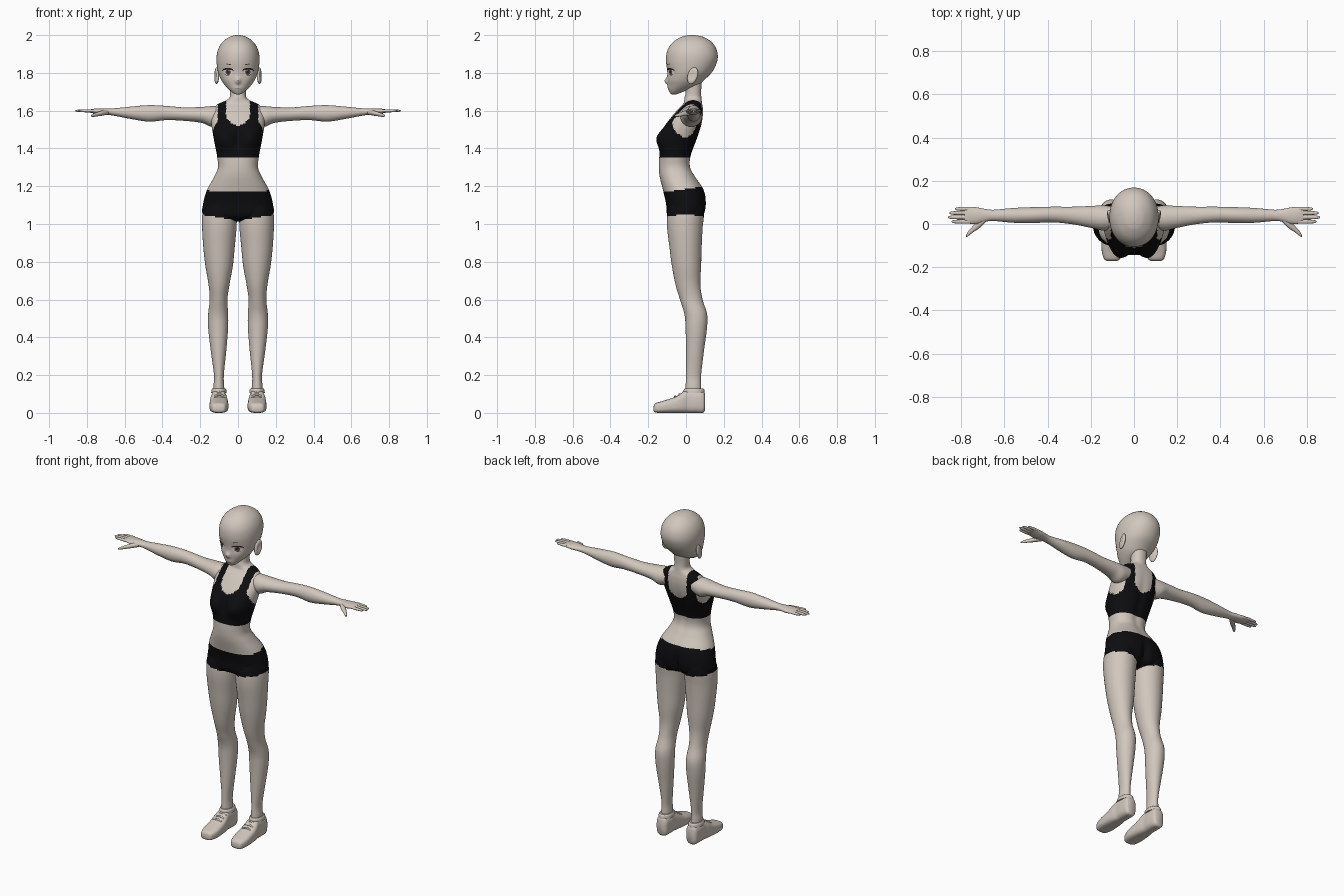
import bpy, bmesh, math
from mathutils import Matrix, Vector
from mathutils.bvhtree import BVHTree

cube = bpy.data.objects.get("Cube")
if cube:
    bpy.data.objects.remove(cube, do_unlink=True)


def material(name, r, g, b):
    mat = bpy.data.materials.new(name)
    mat.use_nodes = True
    mat.diffuse_color = (r, g, b, 1)
    shader = mat.node_tree.nodes["Principled BSDF"]
    shader.inputs["Base Color"].default_value = (r, g, b, 1)
    shader.inputs["Roughness"].default_value = 0.8
    return mat


SKIN = material("warm_grey_skin", 0.64, 0.57, 0.51)
BLACK = material("black_cloth", 0.004, 0.004, 0.005)
WHITE = material("eye_white", 0.75, 0.73, 0.71)
BROWN = material("iris_brown", 0.12, 0.08, 0.06)
LINE = material("dark_line", 0.03, 0.02, 0.02)
LIP = material("lip_shade", 0.25, 0.17, 0.15)
parts = []


def finish(name, bm, mats, mirror=False, rule=None):
    bmesh.ops.recalc_face_normals(bm, faces=bm.faces)
    for f in bm.faces:
        f.smooth = True
        if rule:
            f.material_index = int(rule(f.calc_center_median()))
    mesh = bpy.data.meshes.new(name)
    bm.to_mesh(mesh)
    bm.free()
    obj = bpy.data.objects.new(name, mesh)
    bpy.context.collection.objects.link(obj)
    for m in mats:
        mesh.materials.append(m)
    if mirror:
        obj.modifiers.new("mirror", "MIRROR").use_mirror_merge = False
    parts.append(obj)
    return obj


def spline(rows, steps):
    """Smooth path through rows of numbers."""
    out = []
    for i in range(len(rows) - 1):
        quad = zip(rows[max(i - 1, 0)], rows[i], rows[i + 1], rows[min(i + 2, len(rows) - 1)])
        quad = list(quad)
        for k in range(steps):
            t = k / steps
            out.append([b + 0.5 * t * (c - a + t * (2 * a - 5 * b + 4 * c - d + t * (3 * (b - c) + d - a)))
                        for a, b, c, d in quad])
    return out + [list(rows[-1])]


def loft(name, axis, rows, mats, sides=32, steps=6, power=2, mirror=False, rule=None, shape=None):
    """Skin rounded sections (position, low a, high a, low b, high b) along an axis."""
    bm = bmesh.new()
    rings = []
    for t, a0, a1, b0, b1 in spline(rows, steps):
        ring = []
        for k in range(sides):
            ang = math.tau * k / sides
            c, s = math.cos(ang), math.sin(ang)
            a = (a0 + a1) / 2 + (a1 - a0) / 2 * math.copysign(abs(c) ** (2 / power), c)
            b = (b0 + b1) / 2 + (b1 - b0) / 2 * math.copysign(abs(s) ** (2 / power), s)
            p = Vector({"x": (t, a, b), "y": (a, t, b), "z": (a, b, t)}[axis])
            if shape:
                p.y += shape(p, s)
            ring.append(bm.verts.new(p))
        rings.append(ring)
    for low, high in zip(rings, rings[1:]):
        for k in range(sides):
            n = (k + 1) % sides
            bm.faces.new((low[k], low[n], high[n], high[k]))
    bm.faces.new(rings[0])
    bm.faces.new(rings[-1])
    return finish(name, bm, mats, mirror, rule)


def bump(d1, r1, d2, r2):
    return math.exp(-(d1 / r1) ** 2 - (d2 / r2) ** 2)


# Torso with neck: bust, buttocks and spine are pushed out of the loft
def torso_shape(p, s):
    x = abs(p.x)
    if s < 0:
        return -0.034 * bump(x - 0.075, 0.05, p.z - 1.455, 0.055) + 0.012 * bump(x, 0.025, p.z - 1.45, 0.06)
    return -0.022 * bump(x, 0.022, p.z - 1.08, 0.07) - 0.008 * bump(x, 0.025, p.z - 1.4, 0.14)


def torso_cloth(c):
    x = abs(c.x)
    if c.z < 1.185 + 0.14 * c.y:
        return True
    if c.z < 1.355 or c.z > 1.657:
        return False
    neckline = 1.522 if c.y < 0 else 1.485
    if c.z > neckline and x < 0.063 * min(1, (c.z - neckline) / 0.04) ** 0.5:
        return False
    armhole = ((c.y + 0.005) / 0.07) ** 2 + ((c.z - 1.56) / 0.1) ** 2 < 1
    return not (armhole and x > 0.107)


torso = [(1.012, .03, -.03, .03), (1.025, .11, -.075, .07), (1.05, .184, -.1, .096), (1.11, .184, -.106, .107),
         (1.18, .164, -.122, .095), (1.25, .126, -.139, .05), (1.3, .106, -.144, .025), (1.36, .111, -.142, .028),
         (1.45, .128, -.135, .06), (1.52, .14, -.11, .082), (1.57, .142, -.075, .09), (1.61, .13, -.04, .09),
         (1.636, .105, -.015, .086), (1.65, .072, -.01, .084), (1.668, .046, -.008, .082), (1.7, .042, -.002, .08),
         (1.77, .046, -.005, .085)]
loft("torso", "z", [(z, -w, w, f, b) for z, w, f, b in torso], [SKIN, BLACK], sides=128, steps=9,
     power=2.25, rule=torso_cloth, shape=torso_shape)

# Legs, with the hem of the shorts at the top
legs = [(1.1, .03, .175, -.09, .09), (1.05, .008, .189, -.1, .095), (.98, .008, .19, -.1, .088),
        (.88, .017, .184, -.088, .083), (.78, .027, .173, -.075, .08), (.68, .045, .156, -.056, .076),
        (.6, .056, .15, -.032, .088), (.52, .052, .158, -.008, .112), (.44, .053, .157, -.002, .11),
        (.32, .063, .143, 0, .094), (.2, .075, .127, 0, .08), (.14, .073, .13, -.002, .08), (.08, .07, .132, -.005, .085)]
loft("legs", "z", legs, [SKIN, BLACK], sides=48, steps=8, mirror=True,
     rule=lambda c: c.z > 1.02 + 0.15 * abs(c.x))

# Arms running into the palms
arms = [(.09, -.02, .08, 1.53, 1.625), (.14, -.03, .086, 1.515, 1.624), (.19, -.02, .084, 1.535, 1.62),
        (.28, -.002, .08, 1.546, 1.617), (.38, .008, .08, 1.55, 1.625), (.47, .004, .078, 1.542, 1.629),
        (.56, .006, .074, 1.555, 1.622), (.65, .014, .066, 1.572, 1.613), (.69, .01, .07, 1.578, 1.612),
        (.73, .0, .077, 1.58, 1.612), (.765, .002, .079, 1.586, 1.61), (.785, .008, .074, 1.59, 1.606)]
loft("arms", "x", arms, [SKIN], mirror=True)

# Fingers and thumbs
for finger, y, tip in (("index", .011, .845), ("middle", .031, .862), ("ring", .051, .856), ("little", .07, .83)):
    rows = [(x, y - r, y + r, 1.599 - r * .8, 1.599 + r * .8)
            for x, r in ((.76, .009), (.79, .0095), (tip - .025, .0085), (tip - .006, .006), (tip, .001))]
    loft(finger + "_fingers", "x", rows, [SKIN], sides=12, steps=4, mirror=True)
thumb = [(.685, .012, .04, 1.58, 1.605), (.715, -.018, .025, 1.574, 1.602), (.745, -.038, -.008, 1.57, 1.592),
         (.768, -.056, -.034, 1.567, 1.583), (.778, -.06, -.054, 1.57, 1.576)]
loft("thumbs", "x", thumb, [SKIN], sides=16, mirror=True)

# Shoes with soles, ankle collars and laces
shoes = [(-.172, .085, .12, .014, .03), (-.163, .066, .138, .002, .05), (-.12, .052, .15, 0, .064),
         (-.06, .052, .15, 0, .084), (-.02, .056, .147, 0, .108), (.01, .061, .141, 0, .122),
         (.05, .061, .141, 0, .118), (.088, .065, .137, 0, .116), (.1, .075, .127, .012, .1)]
loft("shoes", "y", shoes, [SKIN], power=3, mirror=True)
collar = [(.105, .06, .142, -.014, .099), (.122, .062, .14, -.012, .097), (.13, .067, .135, -.006, .091)]
loft("shoe_collars", "z", collar, [SKIN], mirror=True)
for i in range(3):
    y, z = -.058 + .022 * i, .086 + .011 * i
    lace = [(.07, y - .004, y + .004, z - .012, z - .002), (.1, y - .005, y + .005, z - .004, z + .007),
            (.13, y - .004, y + .004, z - .012, z - .002)]
    loft("shoe_lace", "x", lace, [SKIN], sides=10, mirror=True)


# Head with a small nose and a chin
def head_shape(p, s):
    if s > 0:
        return 0
    nose = -0.016 * bump(p.x, .013, p.z - 1.757, .017)
    sockets = 0.006 * bump(abs(p.x) - .05, .03, p.z - 1.8, .025)
    return nose + sockets - 0.004 * bump(p.x, .025, p.z - 1.718, .014)


head = [(1.686, .008, -.076, -.055), (1.692, .024, -.083, -.035), (1.71, .046, -.09, .01), (1.735, .07, -.095, .065),
        (1.765, .09, -.098, .1), (1.81, .107, -.1, .142), (1.87, .114, -.106, .167), (1.92, .107, -.098, .163),
        (1.96, .085, -.072, .139), (1.988, .05, -.03, .097), (1.998, .022, .004, .06), (2.0, .003, .028, .036)]
head = loft("head", "z", [(z, -w, w, f, b) for z, w, f, b in head], [SKIN], sides=96, steps=8,
            power=2.1, shape=head_shape)

# Ears: flattened spheres with a hollow outer side
bm = bmesh.new()
bmesh.ops.create_uvsphere(bm, u_segments=24, v_segments=16, radius=1)
for v in bm.verts:
    r = math.hypot(v.co.y, v.co.z)
    if v.co.x > 0 and r < 0.75:
        v.co.x -= 0.7 * (1 - r / 0.75)
place = Matrix.Translation((.113, .035, 1.785)) @ Matrix.Rotation(math.radians(-18), 4, "X")
place = place @ Matrix.Rotation(math.radians(-14), 4, "Z")
bm.transform(place @ Matrix.Diagonal((.012, .027, .046, 1)))
finish("ears", bm, [SKIN], mirror=True)

# Painted face details, laid as thin patches on the head
surface = BVHTree.FromPolygons([v.co for v in head.data.vertices], [p.vertices[:] for p in head.data.polygons])


def patch(name, mat, cx, cz, rx, low, high, lift):
    bm = bmesh.new()
    cols, rows = 16, 6
    grid = []
    for i in range(cols + 1):
        s = -0.998 + 1.996 * i / cols
        column = []
        for j in range(rows + 1):
            x, z = cx + rx * s, cz + low(s) + (high(s) - low(s)) * j / rows
            hit = surface.ray_cast(Vector((x, -1, z)), Vector((0, 1, 0)))[0]
            column.append(bm.verts.new((x, hit.y - lift, z)))
        grid.append(column)
    for a, b in zip(grid, grid[1:]):
        for j in range(rows):
            bm.faces.new((a[j], b[j], b[j + 1], a[j + 1]))
    obj = finish(name, bm, [mat], mirror=cx > 0)
    if obj.data.polygons[0].normal.y > 0:
        obj.data.flip_normals()


def arc(height):
    return lambda s: height * math.sqrt(1 - s * s)


patch("eye_whites", WHITE, .053, 1.803, .025, arc(-.015), arc(.017), .001)
patch("irises", BROWN, .052, 1.804, .014, arc(-.016), arc(.016), .002)
patch("pupils", LINE, .052, 1.805, .007, arc(-.009), arc(.01), .003)
patch("eye_glints", WHITE, .047, 1.812, .003, arc(-.003), arc(.003), .004)
patch("upper_lashes", LINE, .054, 1.809, .03, arc(.008), lambda s: .004 + arc(.013)(s), .0035)
patch("lower_lashes", LINE, .056, 1.803, .018, arc(-.017), arc(-.0145), .003)
patch("eyebrows", LINE, .048, 1.845, .012, lambda s: .002 * s - .002, lambda s: .002 * s + .002, .002)
patch("mouth", LIP, 0, 1.716, .016, lambda s: -.001, lambda s: .0015, .001)
patch("nose_shade", LIP, 0, 1.746, .004, arc(-.001), arc(.001), .001)

# Smooth shading that keeps sharp edges
bpy.ops.object.select_all(action="DESELECT")
for obj in parts:
    obj.select_set(True)
bpy.context.view_layer.objects.active = parts[0]
bpy.ops.object.shade_smooth_by_angle(angle=math.radians(45))
